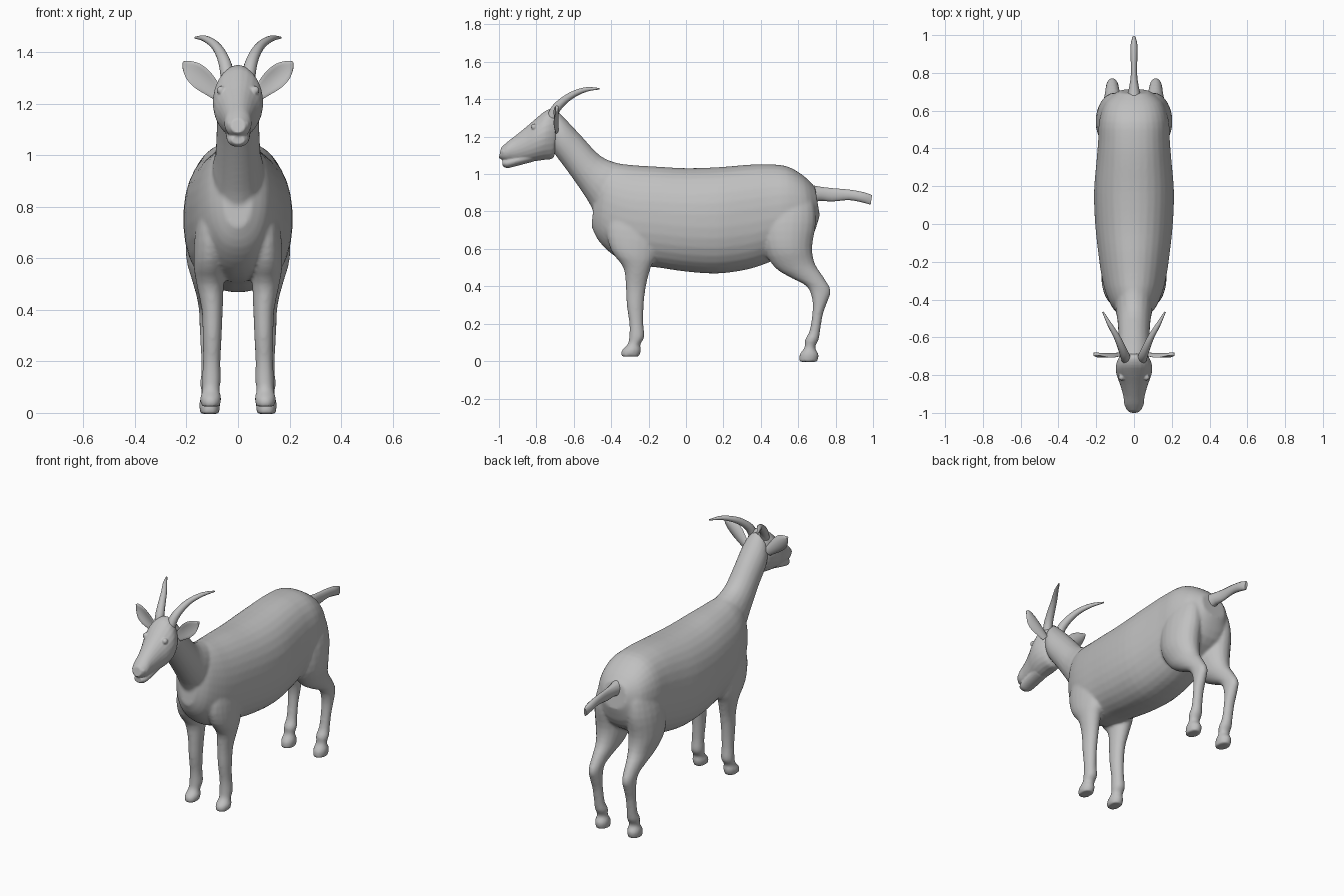
import bpy, bmesh, math
from mathutils import Vector

if "Cube" in bpy.data.objects:
    bpy.data.objects.remove(bpy.data.objects["Cube"])

coat = bpy.data.materials.new("grey coat")
coat.diffuse_color = (0.53, 0.53, 0.53, 1)
coat.use_nodes = True
coat.node_tree.nodes["Principled BSDF"].inputs["Base Color"].default_value = coat.diffuse_color


def smooth_path(secs, k=3):
    """Catmull-Rom interpolation between cross-sections."""
    out = []
    for i in range(len(secs) - 1):
        a, b, c, d = (secs[max(i - 1, 0)], secs[i], secs[i + 1],
                      secs[min(i + 2, len(secs) - 1)])
        for j in range(k):
            t = j / k
            out.append([0.5 * (2 * q + (r - p) * t + (2 * p - 5 * q + 4 * r - s) * t * t
                               + (3 * q - p - 3 * r + s) * t ** 3)
                        for p, q, r, s in zip(a, b, c, d)])
    return out + [list(secs[-1])]


def skin(bm, rings):
    """Bridge closed rings of points and cap both ends."""
    loops = [[bm.verts.new(p) for p in ring] for ring in rings]
    n = len(loops[0])
    faces = [bm.faces.new((a[i], a[(i + 1) % n], b[(i + 1) % n], b[i]))
             for a, b in zip(loops, loops[1:]) for i in range(n)]
    faces += [bm.faces.new(loops[0]), bm.faces.new(loops[-1])]
    bmesh.ops.recalc_face_normals(bm, faces=faces)


def loft(bm, secs, side=1, power=lambda y, upper: 1.0, n=20):
    """Sections: lower/front point (y, z), upper/back point (y, z), half width, x."""
    rings = []
    for y0, z0, y1, z1, w, x in smooth_path([(*s, 0)[:6] for s in secs]):
        ring = []
        for i in range(n):
            a = 2 * math.pi * (i + 0.5) / n
            e = power(y0, math.sin(a) > 0)
            c = math.copysign(abs(math.cos(a)) ** e, math.cos(a))
            s = math.copysign(abs(math.sin(a)) ** e, math.sin(a))
            ring.append((side * x + w * c, (y0 + y1) / 2 + s * (y1 - y0) / 2,
                         (z0 + z1) / 2 + s * (z1 - z0) / 2))
        rings.append(ring)
    skin(bm, rings)


def finish(bm, name, angle=60):
    me = bpy.data.meshes.new(name)
    bm.to_mesh(me)
    bm.free()
    ob = bpy.data.objects.new(name, me)
    bpy.context.collection.objects.link(ob)
    me.materials.append(coat)
    bpy.ops.object.select_all(action='DESELECT')
    ob.select_set(True)
    bpy.context.view_layer.objects.active = ob
    bpy.ops.object.shade_smooth_by_angle(angle=math.radians(angle))
    return ob


def fuse(ob, size, steps):
    """Weld overlapping volumes into one softened skin."""
    rm = ob.modifiers.new("fuse", 'REMESH')
    rm.mode = 'VOXEL'
    rm.voxel_size = size
    rm.use_smooth_shade = True
    sm = ob.modifiers.new("soften", 'SMOOTH')
    sm.factor = .5
    sm.iterations = steps


def trunk_power(y, upper):
    """Rounder withers, squarer hips."""
    return .92 - .07 * max(-1, min(1, y / .4)) if upper else .88


# Body: trunk, neck and legs fused into one skin
bm = bmesh.new()
loft(bm, [(.715, .78, .69, .93, .08), (.67, .66, .63, .99, .15), (.56, .58, .54, 1.042, .184),
          (.45, .53, .43, 1.053, .19), (.33, .49, .33, 1.05, .199), (.17, .468, .17, 1.037, .212),
          (0, .478, 0, 1.032, .206), (-.15, .5, -.15, 1.04, .19), (-.28, .515, -.27, 1.047, .172),
          (-.38, .56, -.36, 1.055, .148), (-.465, .64, -.43, 1.045, .11),
          (-.505, .72, -.48, .97, .055)], power=trunk_power, n=32)
loft(bm, [(-.46, .7, -.22, 1.04, .1), (-.505, .82, -.36, 1.058, .1), (-.56, .91, -.46, 1.1, .088),
          (-.63, 1.01, -.56, 1.205, .083), (-.69, 1.09, -.64, 1.29, .083),
          (-.72, 1.13, -.69, 1.34, .07)])
fore_leg = [(-.347, .025, -.25, .025, .036, .106), (-.345, .055, -.24, .06, .041, .106),
            (-.312, .09, -.245, .088, .033, .105), (-.304, .13, -.222, .13, .037, .103),
            (-.303, .2, -.228, .2, .034, .102), (-.317, .3, -.226, .3, .037, .1),
            (-.322, .4, -.214, .4, .041, .1), (-.335, .5, -.188, .5, .053, .108),
            (-.4, .59, -.16, .56, .062, .11), (-.425, .71, -.14, .68, .06, .107),
            (-.38, .87, -.2, .87, .035, .1)]
hind_leg = [(.605, -.004, .702, -.004, .036, .11), (.607, .035, .71, .035, .041, .11),
            (.634, .075, .69, .072, .032, .11), (.636, .115, .71, .115, .037, .11),
            (.66, .16, .717, .16, .031, .112), (.675, .25, .732, .25, .031, .114),
            (.675, .33, .757, .32, .034, .115), (.645, .4, .774, .378, .036, .115),
            (.562, .445, .735, .45, .047, .113), (.475, .5, .69, .52, .067, .11),
            (.415, .6, .675, .61, .09, .112), (.4, .74, .695, .74, .09, .108),
            (.43, .86, .68, .86, .065, .1), (.48, .94, .62, .94, .03, .09)]
for side in (-1, 1):
    loft(bm, fore_leg, side)
    loft(bm, hind_leg, side)
fuse(finish(bm, "body"), .0085, 6)

# Head with muzzle, lower jaw, eye and nostril bumps
bm = bmesh.new()
loft(bm, [(-.7, 1.12, -.675, 1.3, .06), (-.712, 1.083, -.7, 1.348, .08), (-.76, 1.075, -.745, 1.342, .097),
          (-.81, 1.068, -.79, 1.308, .092), (-.86, 1.064, -.85, 1.256, .072),
          (-.92, 1.062, -.91, 1.207, .056), (-.965, 1.068, -.955, 1.172, .05),
          (-1.001, 1.086, -.988, 1.142, .028)], n=24)
loft(bm, [(-.82, 1.065, -.82, 1.13, .05), (-.91, 1.042, -.91, 1.1, .046),
          (-.955, 1.032, -.957, 1.085, .04), (-.98, 1.042, -.98, 1.076, .026)])
for side in (-1, 1):
    for loc, r in (((.066, -.812, 1.252), .017), ((.026, -.97, 1.118), .019)):
        bump = bmesh.ops.create_uvsphere(bm, u_segments=12, v_segments=8, radius=r)
        bmesh.ops.translate(bm, verts=bump["verts"], vec=(side * loc[0], loc[1], loc[2]))
fuse(finish(bm, "head"), .005, 3)

# Tail
bm = bmesh.new()
loft(bm, [(.66, .83, .64, .95, .045), (.71, .855, .71, .935, .03), (.78, .852, .78, .926, .018),
          (.87, .86, .87, .918, .018), (.94, .848, .95, .904, .019),
          (.987, .835, .995, .888, .008)], n=12)
finish(bm, "tail")

for side, label in ((-1, "left"), (1, "right")):
    # Horn: tapered tube swept back and outward
    path = smooth_path([(.04, -.718, 1.3, .027), (.049, -.695, 1.35, .025), (.067, -.65, 1.395, .021),
                        (.092, -.595, 1.43, .017), (.13, -.53, 1.453, .012), (.165, -.465, 1.456, .004)])
    pts = [Vector((side * p[0], p[1], p[2])) for p in path]
    rings = []
    for i, p in enumerate(pts):
        axis = (pts[min(i + 1, len(pts) - 1)] - pts[max(i - 1, 0)]).normalized()
        u = axis.cross(Vector((1, 0, 0))).normalized()
        v = axis.cross(u)
        rings.append([p + path[i][3] * (u * math.cos(k * math.pi / 6) + v * math.sin(k * math.pi / 6))
                      for k in range(12)])
    bm = bmesh.new()
    skin(bm, rings)
    finish(bm, label + "_horn")

    # Ear: thin cupped leaf
    base, tip = Vector((.075, -.69, 1.235)), Vector((.213, -.69, 1.362))
    across = Vector((tip.z - base.z, 0, base.x - tip.x)).normalized()
    rings = []
    for t, w in smooth_path([(0, .026), (.2, .034), (.45, .043), (.7, .04), (.9, .022), (1, .004)]):
        mid = base.lerp(tip, t)
        ring = []
        for k in range(14):
            a = 2 * math.pi * k / 14
            s = w * math.cos(a)
            p = mid + across * s
            ring.append((side * p.x, p.y + .009 * math.sin(a) - 9 * s * s, p.z))
        rings.append(ring)
    bm = bmesh.new()
    skin(bm, rings)
    finish(bm, label + "_ear")
